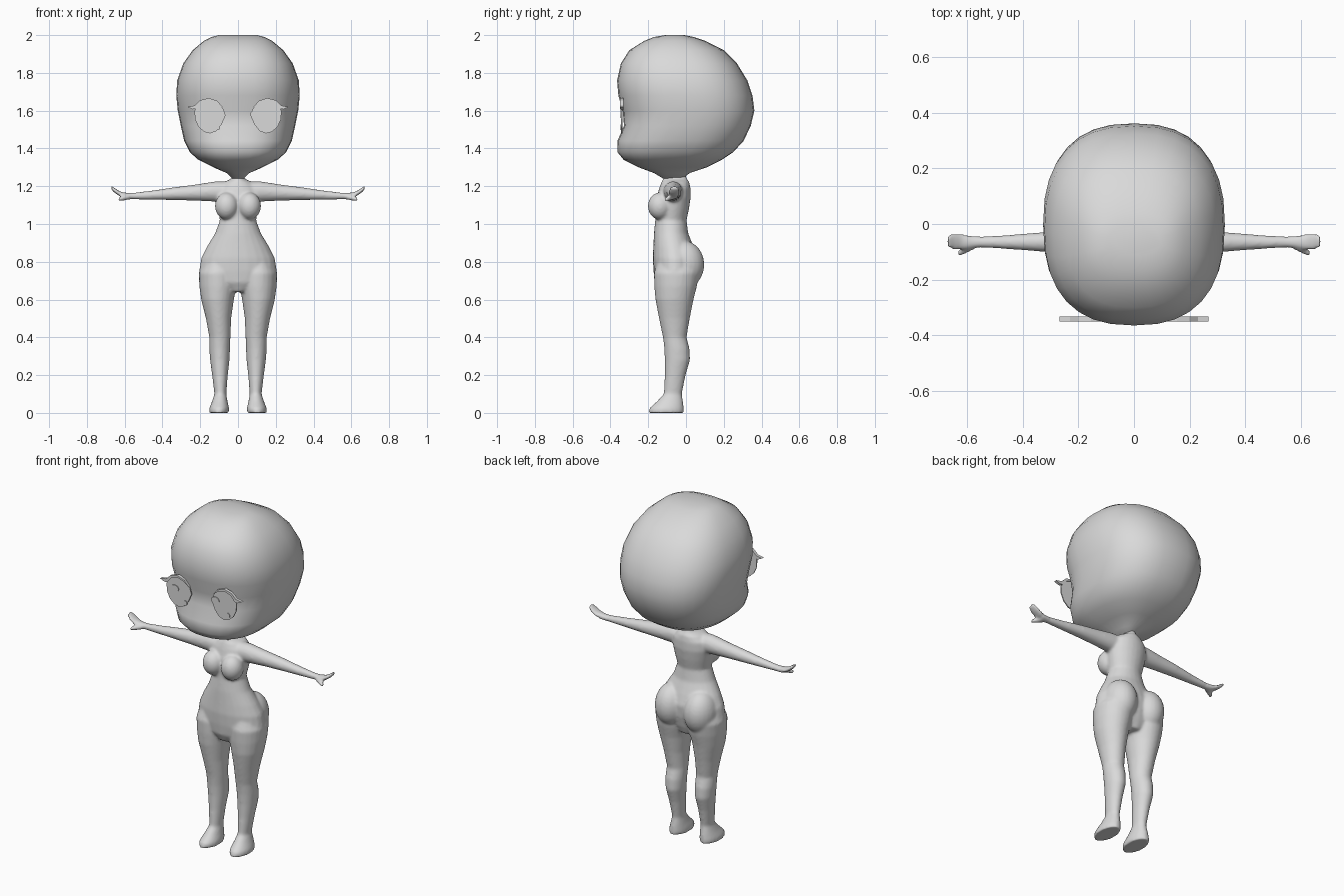
import bpy, bmesh, math

cube = bpy.data.objects.get("Cube")
if cube:
    bpy.data.objects.remove(cube, do_unlink=True)

grey = bpy.data.materials.new("plain grey")
grey.use_nodes = True
colour = (0.7, 0.7, 0.7, 1)
grey.diffuse_color = colour
grey.node_tree.nodes["Principled BSDF"].inputs["Base Color"].default_value = colour


def finish(name, bm, smooth=True):
    """Turn a bmesh into a named, coloured object."""
    bmesh.ops.recalc_face_normals(bm, faces=bm.faces)
    mesh = bpy.data.meshes.new(name)
    bm.to_mesh(mesh)
    bm.free()
    mesh.materials.append(grey)
    for poly in mesh.polygons:
        poly.use_smooth = smooth
    obj = bpy.data.objects.new(name, mesh)
    bpy.context.scene.collection.objects.link(obj)
    return obj


def loft(bm, rings, axis="z", side=1, sides=24, power=1.0):
    """Skin rounded rings; each is (position, a_min, a_max, b_min, b_max)."""
    loops = []
    for t, a0, a1, b0, b1 in rings:
        loop = []
        for i in range(sides):
            ang = math.tau * i / sides
            c, s = math.cos(ang), math.sin(ang)
            a = (a0 + a1) / 2 + (a1 - a0) / 2 * math.copysign(abs(c) ** power, c)
            b = (b0 + b1) / 2 + (b1 - b0) / 2 * math.copysign(abs(s) ** power, s)
            co = (a * side, b, t) if axis == "z" else (t * side, a, b)
            loop.append(bm.verts.new(co))
        loops.append(loop)
    for low, high in zip(loops, loops[1:]):
        for i in range(sides):
            j = (i + 1) % sides
            bm.faces.new((low[i], low[j], high[j], high[i]))
    bm.faces.new(loops[0])
    bm.faces.new(loops[-1])


def ellipsoid(bm, centre, radii):
    verts = bmesh.ops.create_uvsphere(bm, u_segments=24, v_segments=16, radius=1)["verts"]
    for v in verts:
        v.co = [c + r * p for c, r, p in zip(centre, radii, v.co)]


def plate(name, outline, side, y, depth):
    """Flat outline in x and z, given a thickness in y."""
    bm = bmesh.new()
    face = bm.faces.new([bm.verts.new((x * side, y, z)) for x, z in outline])
    extruded = bmesh.ops.extrude_face_region(bm, geom=[face])["geom"]
    for v in extruded:
        if isinstance(v, bmesh.types.BMVert):
            v.co.y += depth
    return finish(name, bm, False)


def disc(x, z, rx, rz):
    return [(x + rx * math.cos(math.tau * i / 16), z + rz * math.sin(math.tau * i / 16))
            for i in range(16)]


# Head: height, half width, front and back
head_rings = [
    (1.24, .03, -.12, -.02), (1.27, .06, -.17, .02), (1.3, .13, -.25, .11),
    (1.34, .21, -.33, .19), (1.38, .255, -.363, .25), (1.44, .285, -.363, .305),
    (1.52, .303, -.328, .343), (1.6, .319, -.335, .362), (1.68, .327, -.358, .352),
    (1.76, .322, -.365, .325), (1.85, .29, -.345, .27), (1.92, .24, -.3, .2),
    (1.97, .18, -.22, .1), (1.99, .14, -.17, .04), (2, .1, -.11, -.01)]
bm = bmesh.new()
loft(bm, [(z, -w, w, f, b) for z, w, f, b in head_rings], power=.82, sides=32)
finish("head", bm)

# Torso with neck: height, half width, front and back
torso_rings = [
    (.64, .06, -.14, .02), (.69, .17, -.165, .04), (.75, .206, -.172, .055),
    (.82, .195, -.176, .06), (.88, .165, -.173, .04), (.95, .122, -.17, .012),
    (1.02, .096, -.163, .003), (1.08, .108, -.16, .016), (1.14, .118, -.155, .025),
    (1.19, .11, -.142, .024), (1.222, .075, -.13, .018), (1.24, .034, -.12, .005),
    (1.28, .03, -.11, -.01)]
body = bmesh.new()
loft(body, [(z, -w, w, f, b) for z, w, f, b in torso_rings])

# Legs: height, inner and outer edge, front and back
leg_rings = [
    (0, .047, .154, -.198, -.012), (.025, .047, .152, -.194, -.012),
    (.06, .055, .138, -.155, -.015), (.1, .062, .125, -.118, -.022),
    (.2, .054, .137, -.112, -.002), (.28, .045, .148, -.112, .022),
    (.34, .042, .152, -.115, .019), (.4, .04, .152, -.122, .003),
    (.5, .036, .17, -.143, .02), (.6, .022, .195, -.162, .04),
    (.67, .008, .205, -.168, .058), (.74, .008, .208, -.17, .07),
    (.8, .03, .18, -.15, .06)]
# Arms: reach, back and front edge, bottom and top
arm_rings = [
    (.04, -.125, -.015, 1.12, 1.225), (.12, -.118, -.018, 1.118, 1.226),
    (.22, -.108, -.024, 1.123, 1.21), (.33, -.1, -.029, 1.126, 1.196),
    (.45, -.091, -.039, 1.128, 1.178), (.55, -.085, -.045, 1.13, 1.166),
    (.6, -.09, -.04, 1.132, 1.165)]
# Fingers and thumb follow the arm rings
finger_rings = [
    (.58, -.086, -.044, 1.132, 1.165), (.62, -.094, -.034, 1.143, 1.17),
    (.65, -.094, -.032, 1.162, 1.188), (.672, -.086, -.038, 1.184, 1.205)]
thumb_rings = [
    (.575, -.092, -.055, 1.128, 1.158), (.61, -.11, -.078, 1.123, 1.148),
    (.635, -.119, -.094, 1.12, 1.139)]
for side in (1, -1):
    loft(body, leg_rings, side=side)
    for rings in (arm_rings, finger_rings, thumb_rings):
        loft(body, rings, axis="x", side=side, sides=16)
    # Chest and seat volumes
    ellipsoid(body, (.06 * side, -.138, 1.095), (.062, .064, .072))
    ellipsoid(body, (.094 * side, -.01, .785), (.092, .107, .125))
body = finish("body", body)

# Fuse and soften the body parts into one skin
remesh = body.modifiers.new("fuse", "REMESH")
remesh.mode = "VOXEL"
remesh.voxel_size = .0075
remesh.use_smooth_shade = True
soften = body.modifiers.new("soften", "SMOOTH")
soften.factor = .5
soften.iterations = 8

# Eyes: iris plate, upper lash and two highlights on each side
iris = [(.066, 1.575), (.078, 1.61), (.1, 1.64), (.135, 1.655), (.175, 1.655),
        (.21, 1.635), (.23, 1.6), (.228, 1.555), (.21, 1.515), (.18, 1.488),
        (.148, 1.48), (.115, 1.492), (.088, 1.525)]
lash = [(.08, 1.618), (.11, 1.652), (.155, 1.667), (.2, 1.655), (.23, 1.627),
        (.268, 1.62), (.24, 1.607), (.222, 1.61), (.195, 1.642), (.155, 1.655),
        (.115, 1.642)]
for label, side, big, small in (("left", 1, .092, .176), ("right", -1, .175, .106)):
    plate(label + "_iris", iris, side, -.343, .006)
    plate(label + "_lash", lash, side, -.35, .018)
    plate(label + "_big_highlight", disc(big, 1.583, .026, .021), side, -.347, .005)
    plate(label + "_small_highlight", disc(small, 1.513, .012, .015), side, -.347, .005)
